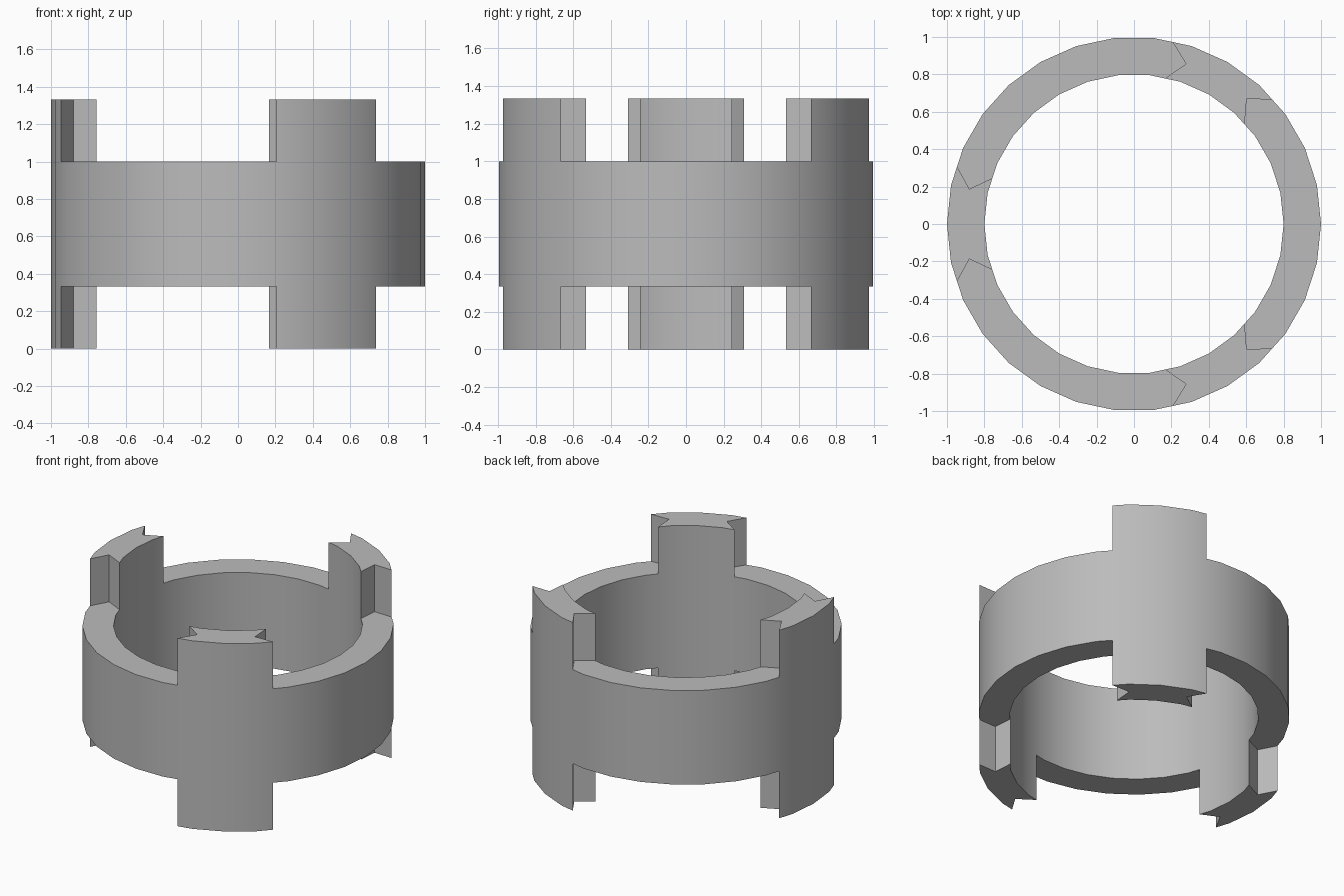
import bpy, bmesh, math
from mathutils import Vector

cube = bpy.data.objects.get("Cube")
if cube:
    bpy.data.objects.remove(cube)

OUTER, INNER, MIDDLE = 1.0, 0.8, 0.9
STEP = 12                      # 30-sided ring
LUG_HEIGHT = 1 / 3
RING_HEIGHT = 2 / 3


def point(radius, degrees):
    """Point on the 30-sided outline; half steps fall on the middle of a flat."""
    if degrees % STEP:
        radius *= math.cos(math.radians(STEP / 2))
    a = math.radians(degrees)
    return Vector((radius * math.cos(a), radius * math.sin(a), LUG_HEIGHT))


def arc(start, end):
    corners = [d for d in range(start + 1, end) if d % STEP == 0]
    return [start] + corners + [end]


def sector(start, end, start_notch, end_notch):
    """Outline of a ring sector whose two ends are V shaped."""
    angles = arc(start, end)
    return ([point(OUTER, d) for d in angles] + [point(MIDDLE, end_notch)]
            + [point(INNER, d) for d in reversed(angles)] + [point(MIDDLE, start_notch)])


def extrude(bm, faces, height, keep=False):
    geom = bmesh.ops.extrude_face_region(bm, geom=faces, use_keep_orig=keep)["geom"]
    verts = [g for g in geom if isinstance(g, bmesh.types.BMVert)]
    bmesh.ops.translate(bm, verts=verts, vec=(0, 0, height))
    return [g for g in geom if isinstance(g, bmesh.types.BMFace)]


# Flat plan: three notched lugs alternating with three plain sectors
bm = bmesh.new()
lugs, gaps = [], []
for centre in (60, 180, 300):
    lug = sector(centre - 18, centre + 18, centre - 12, centre + 12)
    gap = sector(centre + 18, centre + 102, centre + 12, centre + 108)
    for outline, group in ((lug, lugs), (gap, gaps)):
        group.append(bm.faces.new([bm.verts.new(p) for p in outline]))
bmesh.ops.remove_doubles(bm, verts=bm.verts, dist=0.0001)

# Ring body, then lugs rising above and reaching below
top = extrude(bm, lugs + gaps, RING_HEIGHT, keep=True)
top_lugs = [f for f in top if len(f.verts) == len(lugs[0].verts)]
extrude(bm, top_lugs, LUG_HEIGHT)
extrude(bm, lugs, -LUG_HEIGHT)
bmesh.ops.recalc_face_normals(bm, faces=bm.faces)

mesh = bpy.data.meshes.new("notched_ring")
bm.to_mesh(mesh)
bm.free()
ring = bpy.data.objects.new("notched_ring", mesh)
bpy.context.collection.objects.link(ring)

# Plain grey material
grey = bpy.data.materials.new("grey")
grey.use_nodes = True
colour = (0.5, 0.5, 0.5, 1)
grey.diffuse_color = colour
grey.node_tree.nodes["Principled BSDF"].inputs["Base Color"].default_value = colour
mesh.materials.append(grey)

bpy.ops.object.select_all(action="DESELECT")
ring.select_set(True)
bpy.context.view_layer.objects.active = ring
bpy.ops.object.shade_smooth_by_angle(angle=math.radians(30))
